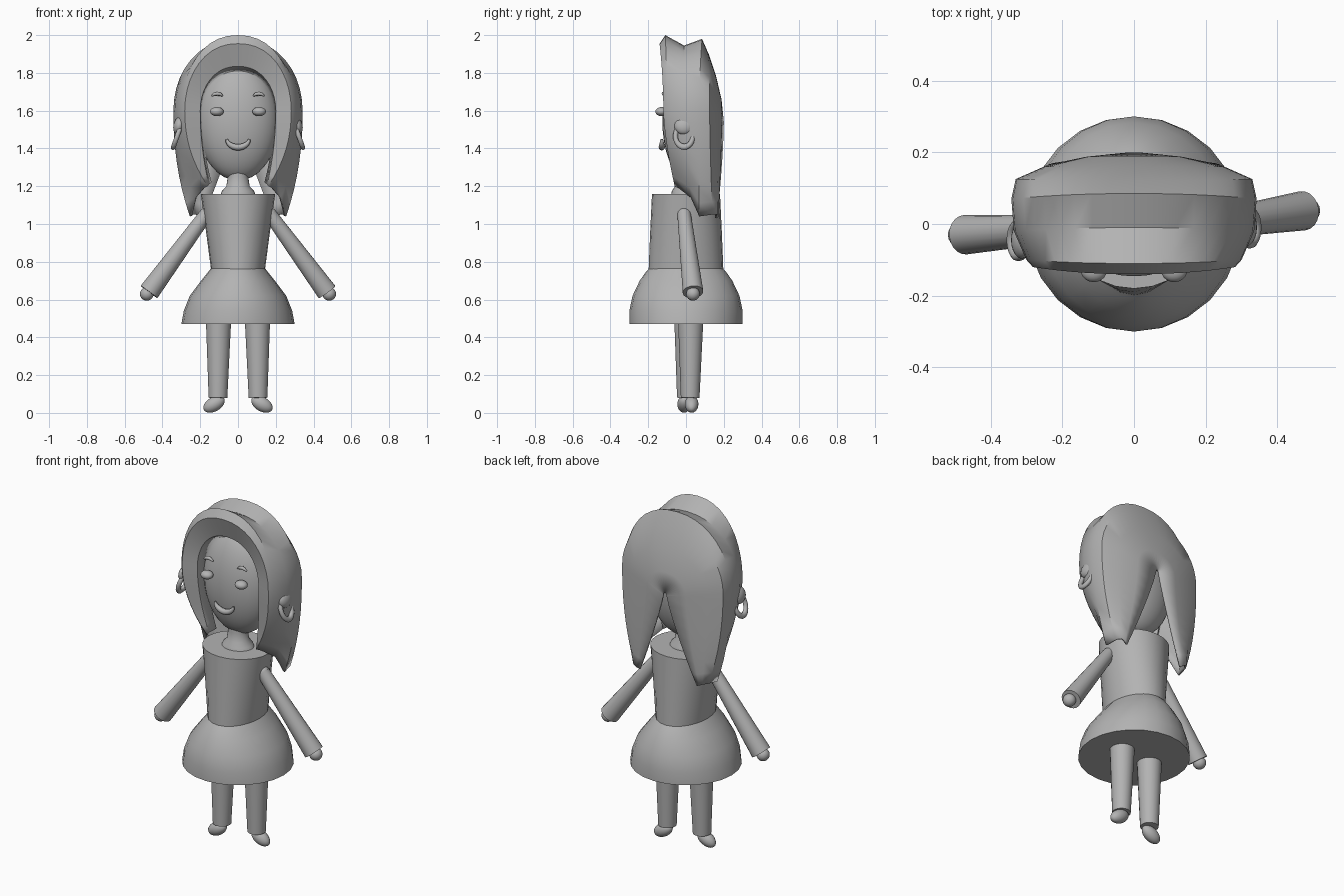
import bpy, bmesh, math
from mathutils import Vector

old = bpy.data.objects.get("Cube")
if old:
    bpy.data.objects.remove(old, do_unlink=True)

grey = bpy.data.materials.new("plain grey")
grey.use_nodes = True
grey.diffuse_color = (0.45, 0.45, 0.45, 1)
grey.node_tree.nodes["Principled BSDF"].inputs["Base Color"].default_value = (0.45, 0.45, 0.45, 1)


def finish(ob, name, angle=40):
    ob.name = name
    ob.data.materials.append(grey)
    bpy.ops.object.select_all(action='DESELECT')
    ob.select_set(True)
    bpy.context.view_layer.objects.active = ob
    if ob.type == 'MESH':
        bpy.ops.object.shade_smooth_by_angle(angle=math.radians(angle))
    return ob


def loft(name, rows, closed=True, caps=True, angle=40):
    """Skin a list of point rows; closed rows form rings."""
    bm = bmesh.new()
    grid = [[bm.verts.new(p) for p in row] for row in rows]
    n = len(rows[0])
    for a, b in zip(grid, grid[1:]):
        for i in range(n if closed else n - 1):
            j = (i + 1) % n
            bm.faces.new((a[i], a[j], b[j], b[i]))
    if closed and caps:
        bm.faces.new(grid[0])
        bm.faces.new(grid[-1])
    bmesh.ops.recalc_face_normals(bm, faces=bm.faces[:])
    me = bpy.data.meshes.new(name)
    bm.to_mesh(me)
    bm.free()
    ob = bpy.data.objects.new(name, me)
    bpy.context.collection.objects.link(ob)
    return finish(ob, name, angle)


def oval_rings(levels, n=24):
    return [[(rx * math.cos(2 * math.pi * i / n), ry * math.sin(2 * math.pi * i / n), z)
             for i in range(n)] for z, rx, ry in levels]


def tube(name, p, q, r1, r2, n=20):
    p, q = Vector(p), Vector(q)
    turn = (q - p).to_track_quat('Z', 'Y')
    rows = []
    for c, r in ((p, r1), (q, r2)):
        rows.append([c + turn @ Vector((r * math.cos(2 * math.pi * i / n),
                                        r * math.sin(2 * math.pi * i / n), 0)) for i in range(n)])
    return loft(name, rows)


def ellipsoid(name, centre, size, tilt=0, segs=20, rings=12):
    bpy.ops.mesh.primitive_uv_sphere_add(segments=segs, ring_count=rings, radius=1,
                                         location=centre, rotation=(0, tilt, 0))
    ob = bpy.context.object
    ob.scale = size
    return finish(ob, name)


def stroke(name, points, radii):
    cu = bpy.data.curves.new(name, 'CURVE')
    cu.dimensions = '3D'
    cu.bevel_depth = 1
    cu.bevel_resolution = 2
    cu.use_fill_caps = True
    sp = cu.splines.new('POLY')
    sp.points.add(len(points) - 1)
    for pt, co, r in zip(sp.points, points, radii):
        pt.co = (*co, 1)
        pt.radius = r
    sp.use_smooth = True
    ob = bpy.data.objects.new(name, cu)
    bpy.context.collection.objects.link(ob)
    return finish(ob, name)


# Clothes: bodice, bell skirt, neck
loft("bodice", oval_rings([(0.70, 0.135, 0.2), (0.95, 0.168, 0.19), (1.16, 0.197, 0.18)]))
loft("skirt", oval_rings([(0.47, 0.3, 0.3), (0.54, 0.287, 0.3), (0.62, 0.255, 0.283),
                          (0.70, 0.195, 0.245), (0.75, 0.155, 0.21), (0.79, 0.125, 0.17)]))
loft("neck", oval_rings([(1.15, 0.095, 0.08), (1.175, 0.085, 0.075), (1.2, 0.062, 0.058),
                         (1.25, 0.054, 0.05), (1.32, 0.054, 0.05)]))

# Head
ellipsoid("head", (0, 0.02, 1.54), (0.215, 0.145, 0.31), segs=28, rings=18)

# Limbs, ears and facial features, one set per side
for s, side in ((1, "left"), (-1, "right")):
    shift = 0.01 * s
    tube(side + "_leg", (s * 0.103, 0.015 + shift, 0.5), (s * 0.106, 0.012 + shift, 0.08), 0.068, 0.05)
    ellipsoid(side + "_foot", (s * 0.127, 0.01 + 2 * shift, 0.046), (0.062, 0.036, 0.038), s * 0.52)
    hand_y = 0.037 if s > 0 else -0.03
    tube(side + "_arm", (s * 0.17, -0.01, 1.05), (s * 0.471, hand_y, 0.64), 0.036, 0.055)
    ellipsoid(side + "_shoulder", (s * 0.17, -0.01, 1.05), (0.036, 0.036, 0.036))
    ellipsoid(side + "_hand", (s * 0.483, hand_y, 0.63), (0.036, 0.036, 0.036))

    ear_y = -0.01 if s > 0 else -0.045
    ellipsoid(side + "_ear", (s * 0.312, ear_y, 1.52), (0.03, 0.052, 0.048), s * -0.2)
    bpy.ops.mesh.primitive_torus_add(major_radius=0.046, minor_radius=0.013, major_segments=24,
                                     minor_segments=10, location=(s * 0.322, ear_y, 1.465),
                                     rotation=(0, math.pi / 2 - s * 0.34, 0))
    bpy.context.object.scale = (1.3, 1, 1)
    finish(bpy.context.object, side + "_earring")

    ellipsoid(side + "_eye", (s * 0.112, -0.13, 1.595), (0.036, 0.032, 0.024))
    stroke(side + "_eyebrow",
           [(s * (0.11 + 0.03 * t), -0.118, 1.69 - 0.012 * t * t) for t in (-1, -0.5, 0, 0.5, 1)],
           [0.004, 0.009, 0.011, 0.009, 0.004])

# Smile
steps = [-1 + i / 6 for i in range(13)]
stroke("mouth",
       [(0.06 * math.sin(1.5 * t), -0.128, 1.453 - 0.047 * math.cos(1.5 * t)) for t in steps],
       [0.006 + 0.011 * (1 - t * t) for t in steps])


# Hair: horseshoe arches from the face opening, over the crown, to the split at the back
def arch(y_top, y_side, y_tip, half, top, mid, tip_x, tip_z, bulge):
    right = []
    for i in range(11):
        a = math.pi / 2 * (1 - i / 10)
        c, v = math.cos(a), math.sin(a)
        right.append((half * c ** 0.9, y_side + (y_top - y_side) * v * v, mid + (top - mid) * v))
    for i in range(1, 9):
        t = i / 8
        right.append((tip_x + (half - tip_x) * (1 - t ** bulge),
                      y_side + (y_tip - y_side) * t ** 1.5, mid + (tip_z - mid) * t))
    return [(-x, y, z) for x, y, z in reversed(right[1:])] + right


hair = loft("hair", [
    arch(-0.03, -0.02, 0.0, 0.19, 1.80, 1.6, 0.14, 1.22, 2),
    arch(-0.10, -0.095, -0.05, 0.2, 1.835, 1.6, 0.155, 1.21, 2),
    arch(-0.14, -0.12, -0.06, 0.282, 1.955, 1.6, 0.16, 1.20, 2.2),
    arch(-0.11, -0.10, -0.04, 0.3, 2.0, 1.6, 0.18, 1.19, 2.2),
    arch(-0.01, -0.02, 0.025, 0.335, 1.945, 1.6, 0.225, 1.14, 2.2),
    arch(0.085, 0.07, 0.07, 0.342, 1.98, 1.6, 0.255, 1.04, 2.2),
    arch(0.12, 0.125, 0.14, 0.33, 1.90, 1.6, 0.245, 1.05, 2.2),
    arch(0.16, 0.16, 0.17, 0.25, 1.78, 1.58, 0.225, 1.05, 2),
    arch(0.188, 0.188, 0.172, 0.13, 1.66, 1.55, 0.205, 1.04, 1.4),
    arch(0.2, 0.2, 0.165, 0.012, 1.545, 1.53, 0.185, 1.03, 1.15),
], closed=False, angle=38)
shell = hair.modifiers.new("thickness", 'SOLIDIFY')
shell.thickness = 0.012
shell.offset = -1
